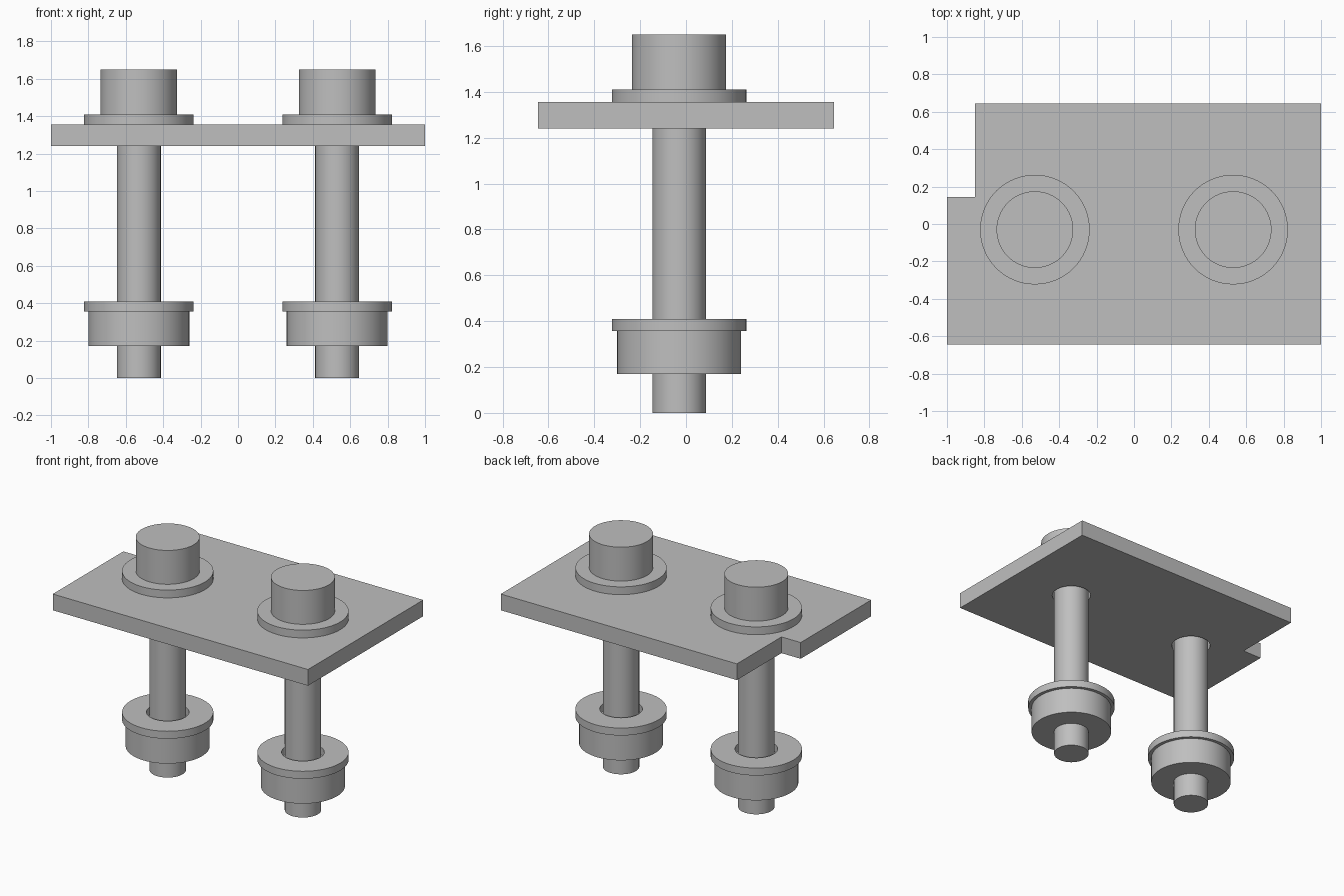
import bpy
import bmesh
import math

SIDES = 64
BOLT_X, BOLT_Y = 0.53, -0.03
PLATE_BOTTOM, PLATE_TOP = 1.24, 1.355

cube = bpy.data.objects.get("Cube")
if cube:
    bpy.data.objects.remove(cube, do_unlink=True)

grey = bpy.data.materials.new("plain_grey")
grey.use_nodes = True
colour = (0.52, 0.52, 0.52, 1)
grey.diffuse_color = colour
grey.node_tree.nodes["Principled BSDF"].inputs["Base Color"].default_value = colour


def add_object(name, bm):
    bmesh.ops.remove_doubles(bm, verts=bm.verts, dist=0.0001)
    bmesh.ops.recalc_face_normals(bm, faces=bm.faces)
    mesh = bpy.data.meshes.new(name)
    bm.to_mesh(mesh)
    bm.free()
    mesh.materials.append(grey)
    obj = bpy.data.objects.new(name, mesh)
    bpy.context.collection.objects.link(obj)
    return obj


def select_only(obj):
    bpy.ops.object.select_all(action='DESELECT')
    obj.select_set(True)
    bpy.context.view_layer.objects.active = obj


def turned(name, x, profile, closed=False):
    """Revolve a (radius, height) profile around the bolt axis."""
    bm = bmesh.new()
    verts = [bm.verts.new((r, 0, z)) for r, z in profile]
    edges = [bm.edges.new(pair) for pair in zip(verts, verts[1:])]
    if closed:
        edges.append(bm.edges.new((verts[-1], verts[0])))
    bmesh.ops.spin(bm, geom=verts + edges, axis=(0, 0, 1), cent=(0, 0, 0),
                   angle=math.tau, steps=SIDES)
    obj = add_object(name, bm)
    obj.location = (x, BOLT_Y, 0)
    select_only(obj)
    bpy.ops.object.shade_smooth_by_angle(angle=math.radians(30))
    return obj


def ring(name, x, inner, outer, low, high):
    return turned(name, x, [(inner, low), (outer, low), (outer, high), (inner, high)], True)


# Plate with a notched back right corner
outline = [(-1, -0.645), (1, -0.645), (1, 0.645),
           (-0.85, 0.645), (-0.85, 0.145), (-1, 0.145)]
bm = bmesh.new()
base = bm.faces.new([bm.verts.new((x, y, PLATE_BOTTOM)) for x, y in outline])
extruded = bmesh.ops.extrude_face_region(bm, geom=[base])["geom"]
bmesh.ops.translate(bm, vec=(0, 0, PLATE_TOP - PLATE_BOTTOM),
                    verts=[v for v in extruded if isinstance(v, bmesh.types.BMVert)])
if not base.is_valid or not any(f.calc_center_median().z < PLATE_BOTTOM + 0.001 for f in bm.faces):
    bm.faces.new([v for v in bm.verts if v.co.z < PLATE_BOTTOM + 0.001])
plate = add_object("plate", bm)

for side, x in (("left", BOLT_X), ("right", -BOLT_X)):
    # Clearance hole through the plate
    cutter = turned(side + "_hole_cutter", x, [(0, 1.1), (0.13, 1.1), (0.13, 1.5), (0, 1.5)])
    cutter.hide_render = True
    cut = plate.modifiers.new(side + "_hole", 'BOOLEAN')
    cut.operation = 'DIFFERENCE'
    cut.solver = 'EXACT'
    cut.object = cutter
    select_only(plate)
    bpy.ops.object.modifier_apply(modifier=cut.name)
    bpy.data.objects.remove(cutter, do_unlink=True)

    # Bolt: shank and cylindrical head in one turned piece
    turned(side + "_bolt", x, [(0, 0), (0.117, 0), (0.117, 1.41),
                               (0.205, 1.41), (0.205, 1.65), (0, 1.65)])
    # Washers above the plate and above the nut, then the round nut
    ring(side + "_top_washer", x, 0.137, 0.293, PLATE_TOP, 1.41)
    ring(side + "_bottom_washer", x, 0.137, 0.293, 0.357, 0.41)
    ring(side + "_nut", x, 0.117, 0.27, 0.17, 0.357)

select_only(plate)
bpy.ops.object.shade_smooth_by_angle(angle=math.radians(30))
